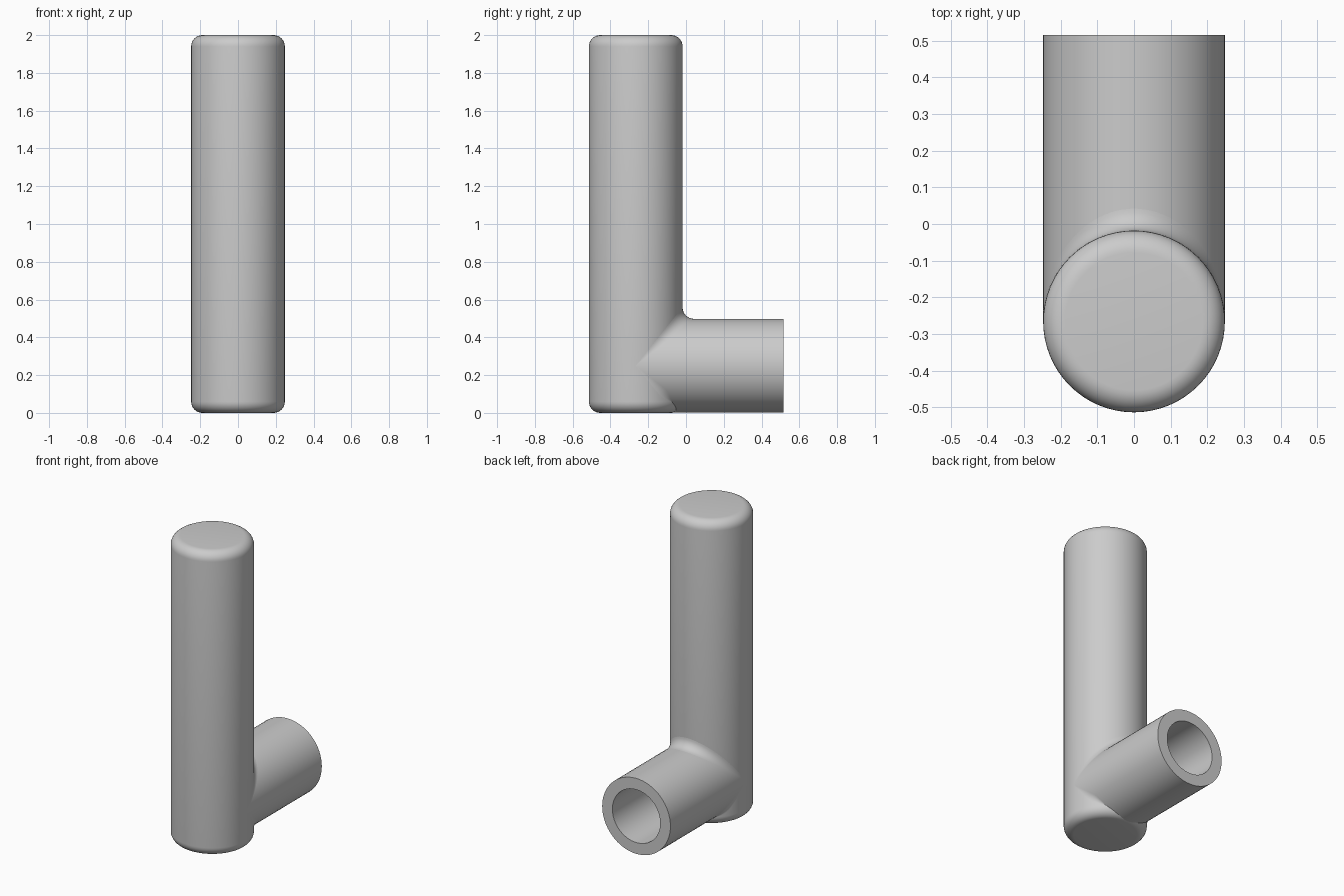
import bpy, bmesh
from math import sin, cos, pi, radians
from mathutils import Matrix, Vector

if "Cube" in bpy.data.objects:
    bpy.data.objects.remove(bpy.data.objects["Cube"], do_unlink=True)

R, ROUND, BORE = 0.248, 0.06, 0.174   # tube radius, edge rounding, bore radius
AXIS_Y, PIPE_Z = -0.266, 0.25         # shaft axis, pipe axis
HEIGHT, PIPE_END, BORE_END = 2.0, 0.516, 0.0
SIDES = 64

grey = bpy.data.materials.new("plain grey")
grey.use_nodes = True
colour = (0.6, 0.6, 0.6, 1)
grey.diffuse_color = colour
bsdf = grey.node_tree.nodes["Principled BSDF"]
bsdf.inputs["Base Color"].default_value = colour
bsdf.inputs["Roughness"].default_value = 0.6


def finish(name, bm, recalc=True):
    """Turn a bmesh into a smooth shaded object."""
    bmesh.ops.remove_doubles(bm, verts=bm.verts, dist=1e-5)
    if recalc:
        bmesh.ops.recalc_face_normals(bm, faces=bm.faces)
    mesh = bpy.data.meshes.new(name)
    bm.to_mesh(mesh)
    bm.free()
    mesh.materials.append(grey)
    obj = bpy.data.objects.new(name, mesh)
    bpy.context.collection.objects.link(obj)
    bpy.ops.object.select_all(action='DESELECT')
    obj.select_set(True)
    bpy.context.view_layer.objects.active = obj
    bpy.ops.object.shade_smooth_by_angle(angle=radians(35))
    return obj


def lathe(name, profile, matrix):
    """Revolve (radius, height) points about z; flat caps close both ends."""
    bm = bmesh.new()
    rings = [[bm.verts.new((r * cos(2 * pi * i / SIDES), r * sin(2 * pi * i / SIDES), z))
              for i in range(SIDES)] for r, z in profile]
    for a, b in zip(rings, rings[1:]):
        for i in range(SIDES):
            j = (i + 1) % SIDES
            bm.faces.new((a[i], a[j], b[j], b[i]))
    bm.faces.new(rings[0])
    bm.faces.new(rings[-1])
    bm.transform(matrix)
    return finish(name, bm)


# Upright shaft with rounded rims
arc = [i * pi / 16 for i in range(9)]
inner = R - ROUND
profile = [(inner + ROUND * sin(a), ROUND - ROUND * cos(a)) for a in arc]
profile += [(r, HEIGHT - z) for r, z in reversed(profile)]
lathe("upright_shaft", profile, Matrix.Translation((0, AXIS_Y, 0)))

# Horizontal pipe with a blind bore, running to the back
to_back = Matrix.Translation((0, 0, PIPE_Z)) @ Matrix.Rotation(-pi / 2, 4, 'X')
lathe("side_pipe", [(R, AXIS_Y), (R, PIPE_END), (BORE, PIPE_END), (BORE, BORE_END)], to_back)


def blend(name, side, radius_at):
    """Rolling-ball fillet where the pipe meets the shaft, above or below."""
    bm = bmesh.new()
    rows = []
    for i in range(49):
        phi = -pi / 2 + pi * i / 48
        r = radius_at(abs(phi))
        s, c = sin(phi), cos(phi)
        centre = Vector(((R + r) * s, (R + r) * c, (R + r) * c))
        to_shaft, to_pipe = Vector((-s, -c, 0)), Vector((-s, 0, -c))
        row = []
        for k in range(9):
            d = to_shaft.slerp(to_pipe, k / 8) if c > 1e-4 else to_shaft
            p = centre + d * r
            row.append(bm.verts.new((p.x, AXIS_Y + p.y, PIPE_Z + side * p.z)))
        rows.append(row)
    for a, b in zip(rows, rows[1:]):
        for k in range(8):
            quad = (a[k], a[k + 1], b[k + 1], b[k])
            bm.faces.new(quad if side > 0 else quad[::-1])
    # Every face looks away from the joint
    bmesh.ops.remove_doubles(bm, verts=bm.verts, dist=1e-5)
    bm.normal_update()
    for f in bm.faces:
        if f.normal.dot(Vector((0, 1, side))) < 0:
            f.normal_flip()
    finish(name, bm, recalc=False)


blend("upper_blend", 1, lambda phi: ROUND)
# The lower blend fades out before the rounded rim
blend("lower_blend", -1,
      lambda phi: ROUND * min(1, max(0, (phi - radians(40)) / radians(20))))
